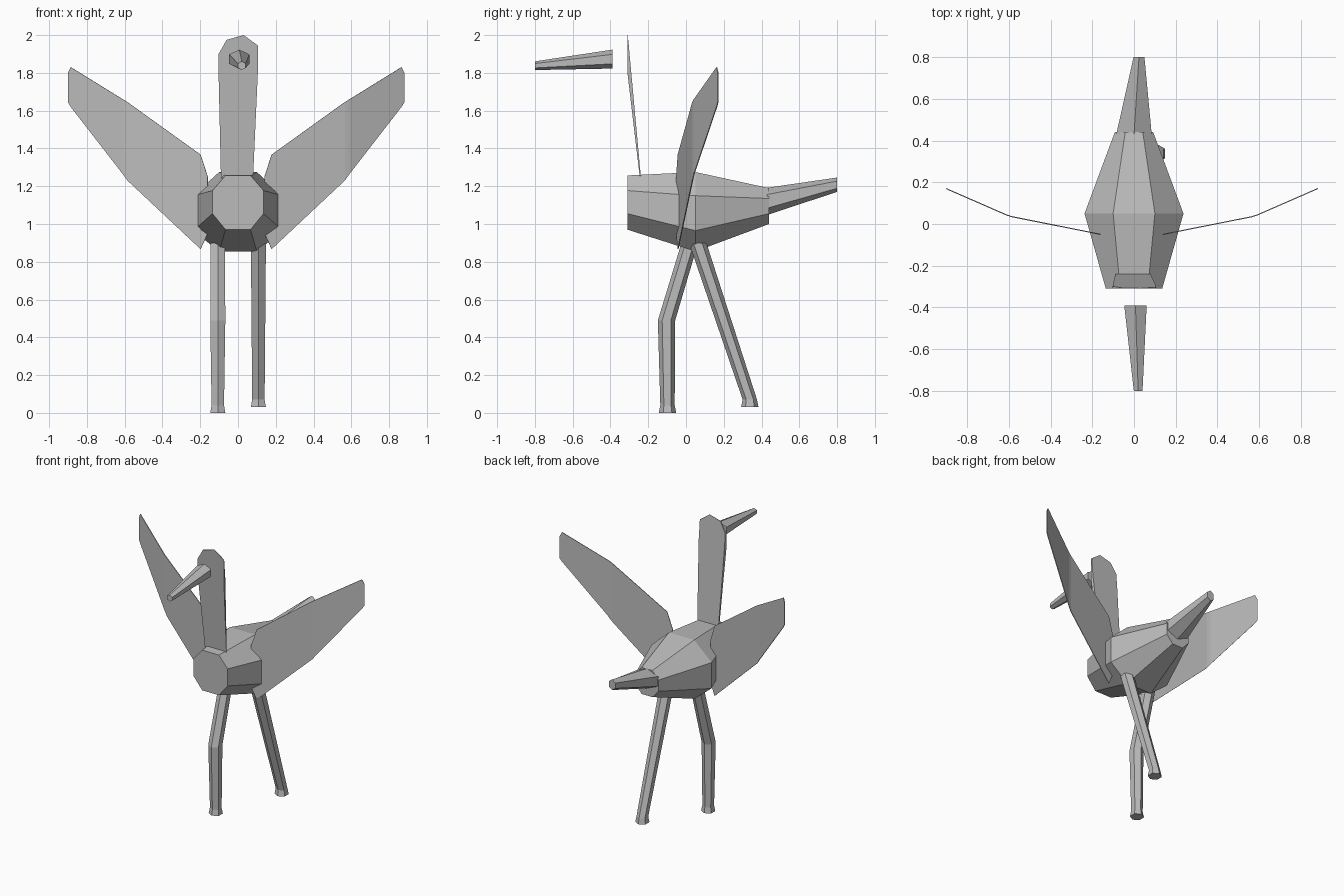
import bpy, bmesh, math
from mathutils import Vector

cube = bpy.data.objects.get("Cube")
if cube:
    bpy.data.objects.remove(cube, do_unlink=True)

grey = bpy.data.materials.new("plain_grey")
grey.use_nodes = True
grey.diffuse_color = (0.5, 0.5, 0.5, 1)
grey.node_tree.nodes["Principled BSDF"].inputs["Base Color"].default_value = (0.5, 0.5, 0.5, 1)


def finish(name, bm):
    bmesh.ops.recalc_face_normals(bm, faces=bm.faces)
    mesh = bpy.data.meshes.new(name)
    bm.to_mesh(mesh)
    bm.free()
    mesh.materials.append(grey)
    obj = bpy.data.objects.new(name, mesh)
    bpy.context.collection.objects.link(obj)
    return obj


def loft(name, rings):
    """Closed skin through rings of equal point count."""
    bm = bmesh.new()
    loops = [[bm.verts.new(p) for p in ring] for ring in rings]
    for a, b in zip(loops, loops[1:]):
        for i in range(len(a)):
            j = (i + 1) % len(a)
            bm.faces.new((a[i], a[j], b[j], b[i]))
    bm.faces.new(loops[0])
    bm.faces.new(loops[-1])
    return finish(name, bm)


def hexagon(centre, u, v):
    """Six points around centre, with corners along v."""
    return [Vector(centre) + Vector(u) * math.sin(k * math.pi / 3)
            + Vector(v) * math.cos(k * math.pi / 3) for k in range(6)]


def octagon(y, wide, flat, top, upper, lower, bottom):
    half = [(flat, top), (wide, upper), (wide, lower), (flat, bottom)]
    return [(x, y, z) for x, z in half] + [(-x, y, z) for x, z in reversed(half)]


# Eight-sided body
loft("body", [octagon(-0.31, 0.135, 0.066, 1.257, 1.177, 1.055, 0.97),
              octagon(0.05, 0.237, 0.1, 1.275, 1.15, 0.965, 0.855),
              octagon(0.44, 0.092, 0.042, 1.19, 1.135, 1.055, 1.0)])

# Tapered six-sided tail and beak, running along y
for name, stations in {
    "tail": [(0.0, 0.43, 1.12, 0.098, 0.072), (0.024, 0.8, 1.208, 0.03, 0.038)],
    "beak": [(0.02, -0.8, 1.838, 0.024, 0.023), (0.007, -0.39, 1.873, 0.062, 0.05)],
}.items():
    loft(name, [hexagon((x, y, z), (rx, 0, 0), (0, 0, rz)) for x, y, z, rx, rz in stations])

# Flat neck whose upper front stands upright as the face
outline = [(-0.09, 1.23), (-0.103, 1.8), (-0.103, 1.9), (-0.06, 1.975),
           (0.03, 2.0), (0.105, 1.945), (0.105, 1.8), (0.08, 1.25)]
front = [(x, -0.31 + max(0, 1.8 - z) * 0.118, z) for x, z in outline]
back = [(x * 0.98, -0.308 + (2.0 - z) * 0.092, z) for x, z in outline]
loft("neck", [front, back])

# Thin swept wings, bent backwards at the middle
columns = [[(0.15, -0.05, 1.25), (0.15, -0.05, 0.95)],
           [(0.188, -0.042, 1.367), (0.188, -0.042, 0.867)],
           [(0.575, 0.035, 1.645), (0.575, 0.035, 1.23)],
           [(0.60, 0.043, 1.66), (0.60, 0.043, 1.265)],
           [(0.875, 0.163, 1.83), (0.875, 0.163, 1.62)],
           [(0.89, 0.17, 1.8), (0.89, 0.17, 1.645)]]
for name, side in (("left_wing", 1), ("right_wing", -1)):
    bm = bmesh.new()
    strips = [[bm.verts.new((side * x - 0.01, y, z)) for x, y, z in col] for col in columns]
    for a, b in zip(strips, strips[1:]):
        bm.faces.new((a[0], a[1], b[1], b[0]))
    wing = finish(name, bm)
    solid = wing.modifiers.new("thickness", "SOLIDIFY")
    solid.thickness = 0.005
    solid.offset = 0

# Six-sided legs with small flared feet: y, z and radius down each leg
legs = {
    "right_leg": (-0.107, [(0.02, 0.9, 0.044), (-0.103, 0.49, 0.046),
                           (-0.098, 0.04, 0.038), (-0.098, 0.0, 0.046)]),
    "left_leg": (0.108, [(0.062, 0.9, 0.046), (0.338, 0.07, 0.038), (0.338, 0.03, 0.046)]),
}
for name, (x, path) in legs.items():
    loft(name, [hexagon((x, y, z), (r, 0, 0), (0, r, 0)) for y, z, r in path])
